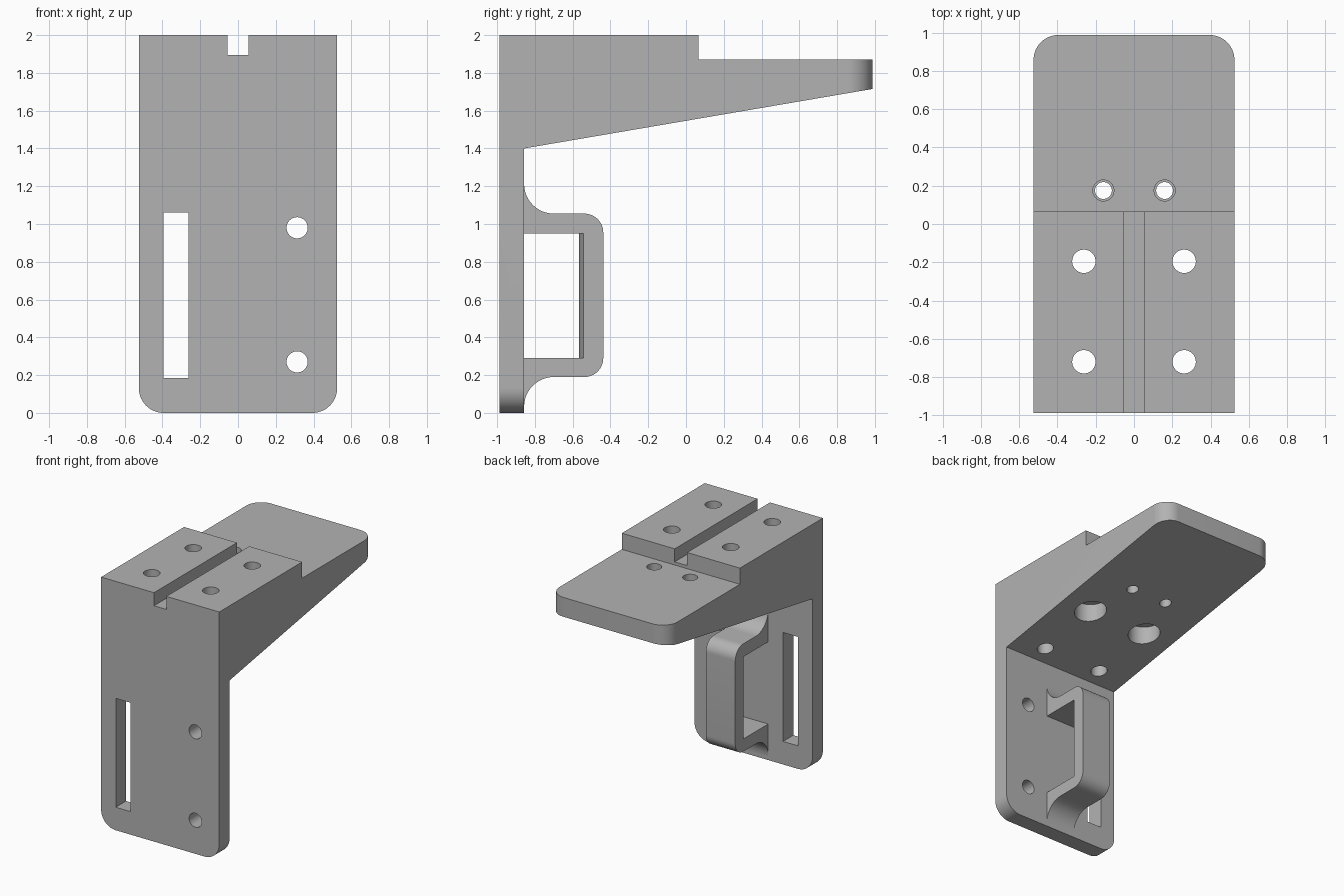
import bpy, bmesh, math
from mathutils import Matrix, Vector

if "Cube" in bpy.data.objects:
    bpy.data.objects.remove(bpy.data.objects["Cube"], do_unlink=True)

GREY = (0.45, 0.45, 0.45, 1)
mat = bpy.data.materials.new("grey plastic")
mat.use_nodes = True
mat.diffuse_color = GREY
mat.node_tree.nodes["Principled BSDF"].inputs["Base Color"].default_value = GREY


def make_object(name, bm):
    bmesh.ops.recalc_face_normals(bm, faces=bm.faces)
    mesh = bpy.data.meshes.new(name)
    bm.to_mesh(mesh)
    bm.free()
    mesh.materials.append(mat)
    obj = bpy.data.objects.new(name, mesh)
    bpy.context.collection.objects.link(obj)
    return obj


def extrude(points, offset):
    """Solid made by sweeping a closed outline along an offset."""
    bm = bmesh.new()
    face = bm.faces.new([bm.verts.new(p) for p in points])
    ext = bmesh.ops.extrude_face_region(bm, geom=[face])
    moved = [g for g in ext["geom"] if isinstance(g, bmesh.types.BMVert)]
    bmesh.ops.translate(bm, verts=moved, vec=offset)
    return bm


def arc(cy, cz, r, start, end, n=12):
    angles = [math.radians(start + (end - start) * i / n) for i in range(n + 1)]
    return [(cy + r * math.cos(a), cz + r * math.sin(a)) for a in angles]


def box(x0, x1, y0, y1, z0, z1):
    return extrude([(x0, y0, z0), (x1, y0, z0), (x1, y1, z0), (x0, y1, z0)], (0, 0, z1 - z0))


def cylinder(center, radius, depth, axis):
    bm = bmesh.new()
    turn = Vector((0, 0, 1)).rotation_difference(Vector(axis)).to_matrix().to_4x4()
    bmesh.ops.create_cone(bm, cap_ends=True, segments=48, radius1=radius, radius2=radius,
                          depth=depth, matrix=Matrix.Translation(center) @ turn)
    return bm


def cut(obj, bm):
    """Subtract a solid from an object and remove the helper."""
    tool = make_object("cutter", bm)
    tool.hide_render = True
    mod = obj.modifiers.new("cut", "BOOLEAN")
    mod.operation = "DIFFERENCE"
    mod.solver = "EXACT"
    mod.object = tool
    bpy.context.view_layer.update()
    deps = bpy.context.evaluated_depsgraph_get()
    mesh = bpy.data.meshes.new_from_object(obj.evaluated_get(deps))
    obj.modifiers.clear()
    obj.data = mesh
    bpy.data.objects.remove(tool, do_unlink=True)


def smooth(obj):
    bpy.ops.object.select_all(action="DESELECT")
    obj.select_set(True)
    bpy.context.view_layer.objects.active = obj
    bpy.ops.object.shade_smooth_by_angle(angle=math.radians(30))


# Bracket body: wall, wedge and shelf in one side profile
HALF, FRONT, WALL, BACK = 0.525, -0.988, -0.857, 0.988
side = [(FRONT, 0), (FRONT, 2), (0.065, 2), (0.065, 1.87), (BACK, 1.87),
        (BACK, 1.715), (WALL, 1.4), (WALL, 0)]
bm = extrude([(-HALF, y, z) for y, z in side], (2 * HALF, 0, 0))


# Rounded bottom corners of the wall and back corners of the shelf
def is_corner(edge):
    a, b = (v.co for v in edge.verts)
    across = abs(a.x - b.x) > 0.01
    low = max(a.z, b.z) < 0.01
    rear = min(a.y, b.y) > BACK - 0.01
    return not across and (low or rear)


bmesh.ops.bevel(bm, geom=[e for e in bm.edges if is_corner(e)], offset=0.131,
                offset_type="OFFSET", segments=14, profile=0.5, affect="EDGES")
body = make_object("bracket_body", bm)

# Groove along the top and strap slot through the wall
cut(body, box(-0.055, 0.055, -1.2, 0.2, 1.895, 2.2))
cut(body, box(-0.395, -0.263, -1.2, -0.7, 0.185, 1.06))

# Screw holes through the wall
for z in (0.27, 0.98):
    cut(body, cylinder((0.313, -0.9, z), 0.056, 0.5, (0, 1, 0)))

# Vertical holes: plain front pair, counterbored middle pair, stepped shelf pair
for s in (-1, 1):
    for y in (-0.72, -0.195):
        cut(body, cylinder((s * 0.262, y, 1.7), 0.061, 1.0, (0, 0, 1)))
    cut(body, cylinder((s * 0.262, -0.195, 1.39), 0.12, 0.5, (0, 0, 1)))
    cut(body, cylinder((s * 0.16, 0.175, 1.7), 0.044, 1.0, (0, 0, 1)))
    cut(body, cylinder((s * 0.16, 0.175, 1.87), 0.055, 0.2, (0, 0, 1)))
smooth(body)

# Cable loop on the back of the wall, with flared feet
LOW, HIGH, OUT, FLARE, ROUND = 0.19, 1.055, -0.438, 0.157, 0.1
foot = WALL + FLARE
outline = [(WALL - 0.02, LOW - FLARE)]
outline += arc(foot, LOW - FLARE, FLARE, 180, 90)
outline += arc(OUT - ROUND, LOW + ROUND, ROUND, -90, 0)
outline += arc(OUT - ROUND, HIGH - ROUND, ROUND, 0, 90)
outline += arc(foot, HIGH + FLARE, FLARE, 270, 180)
outline += [(WALL - 0.02, HIGH + FLARE)]
loop = make_object("cable_loop", extrude([(-0.131, y, z) for y, z in outline], (0.262, 0, 0)))

# Opening of the loop, its inner wall bulging gently towards the bracket
bulge = [(0.15 * t / 8, -0.566 + 0.03 * (t / 8) ** 2) for t in range(-8, 9)]
opening = [(-0.15, -0.95)] + bulge + [(0.15, -0.95)]
cut(loop, extrude([(x, y, 0.29) for x, y in opening], (0, 0, 0.66)))
smooth(loop)
